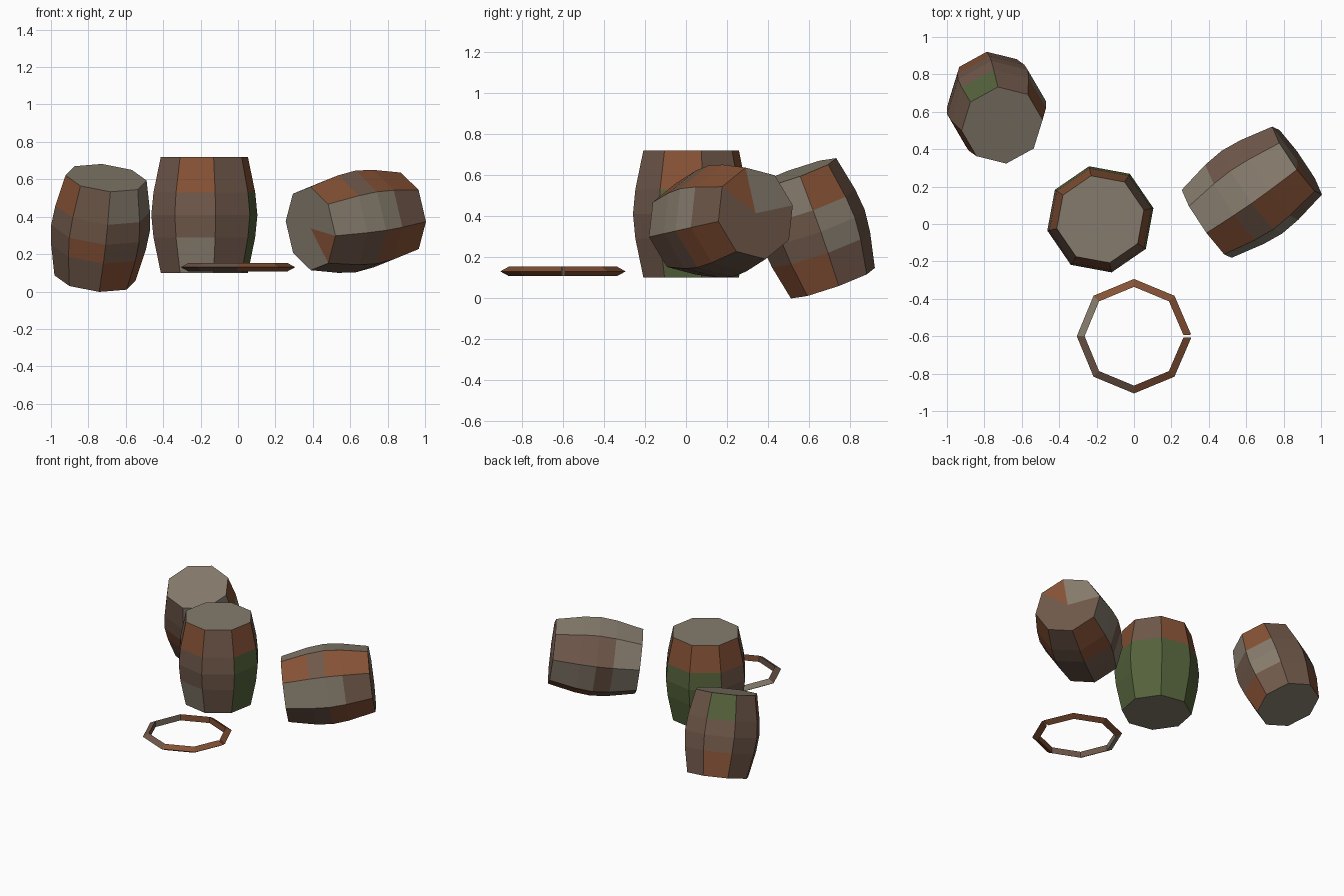
import bpy, bmesh, math
from mathutils import Vector, Matrix

if "Cube" in bpy.data.objects:
    bpy.data.objects.remove(bpy.data.objects["Cube"])

COLOURS = {
    'b': ("brown wood", (0.160, 0.097, 0.068)),
    'r': ("rust wood", (0.235, 0.083, 0.036)),
    'g': ("grey wood", (0.235, 0.198, 0.150)),
    'm': ("moss green", (0.090, 0.122, 0.044)),
}
KEYS = list(COLOURS)
MATS = []
for name, c in COLOURS.values():
    m = bpy.data.materials.new(name)
    m.diffuse_color = (*c, 1)
    m.use_nodes = True
    m.node_tree.nodes["Principled BSDF"].inputs["Base Color"].default_value = m.diffuse_color
    MATS.append(m)

# half profile of a barrel: radius, height from its middle
PROFILE = [(0.238, -0.31), (0.278, -0.12), (0.29, 0.0), (0.278, 0.12), (0.238, 0.31)]


def finish(name, bm, matrix):
    bmesh.ops.recalc_face_normals(bm, faces=bm.faces)
    me = bpy.data.meshes.new(name)
    bm.to_mesh(me)
    bm.free()
    for m in MATS:
        me.materials.append(m)
    ob = bpy.data.objects.new(name, me)
    ob.matrix_world = matrix
    bpy.context.collection.objects.link(ob)
    return ob


def barrel(name, start, staves, low_cap, high_cap, matrix):
    """Eight staves of four panels each; letters give panel colours, low to high."""
    bm = bmesh.new()
    rings = []
    for r, z in PROFILE:
        rings.append([bm.verts.new((r * math.cos(math.radians(start + 45 * k)),
                                    r * math.sin(math.radians(start + 45 * k)), z))
                      for k in range(8)])
    for k in range(8):
        n = (k + 1) % 8
        for s in range(4):
            f = bm.faces.new((rings[s][k], rings[s][n], rings[s + 1][n], rings[s + 1][k]))
            f.material_index = KEYS.index(staves[k][s])
    # flat lids, in eight sectors
    for ring, z, cap in ((rings[0], -0.31, low_cap), (rings[-1], 0.31, high_cap)):
        c = bm.verts.new((0, 0, z))
        for k in range(8):
            f = bm.faces.new((ring[k], ring[(k + 1) % 8], c))
            f.material_index = KEYS.index(cap[k])
    return finish(name, bm, matrix)


# upright barrel
barrel("upright_barrel", 12,
       ["mmmb", "mmmr", "mmmr", "bbbr", "bbbb", "gbbr", "bbbb", "mmmr"],
       "gggggggg", "gggggggg",
       Matrix.Translation((-0.18, 0.025, 0.41)))

# leaning barrel
lean = Vector((0, 0, 1)).rotation_difference(Vector((0.03, -0.095, 0.27)))
barrel("leaning_barrel", 7,
       ["bggr", "bbbb", "rbbm", "bbbb", "bbbr", "brbb", "rbbg", "rbbg"],
       "gggggggg", "gggggggg",
       Matrix.Translation((-0.735, 0.622, 0.34)) @ lean.to_matrix().to_4x4()
       @ Matrix.Scale(0.92, 4))

# barrel lying on its side
axis = -Vector((0.243, 0.17, 0.038)).normalized()
side = Vector((0.573, -0.819, 0)).normalized()
up = axis.cross(side)
turn = Matrix((side, up, axis)).transposed().to_4x4()
barrel("lying_barrel", -10,
       ["bggg", "rrbr", "gggg", "bbbg", "ggbg", "rrbb", "bbbb", "rrbb"],
       "brggbbbb", "gggggggr",
       Matrix.Translation((0.63, 0.17, 0.375)) @ turn @ Matrix.Scale(0.96, 4))

# loose hoop: triangular section swept round an octagon, with a narrow split
bm = bmesh.new()
SECTION = [(0.306, 0.0), (0.264, 0.023), (0.264, -0.023)]
sections = []
for k in range(9):
    a = math.radians(45 * k + (1.5 if k == 0 else -1.5 if k == 8 else 0))
    sections.append([bm.verts.new((r * math.cos(a), r * math.sin(a), z)) for r, z in SECTION])
for k, key in enumerate("rrrgbbrr"):
    for j in range(3):
        n = (j + 1) % 3
        f = bm.faces.new((sections[k][j], sections[k][n],
                          sections[k + 1][n], sections[k + 1][j]))
        f.material_index = KEYS.index(key)
for end in (sections[0], sections[-1]):
    bm.faces.new(end).material_index = KEYS.index('r')
finish("loose_hoop", bm, Matrix.Translation((0, -0.6, 0.13)))
